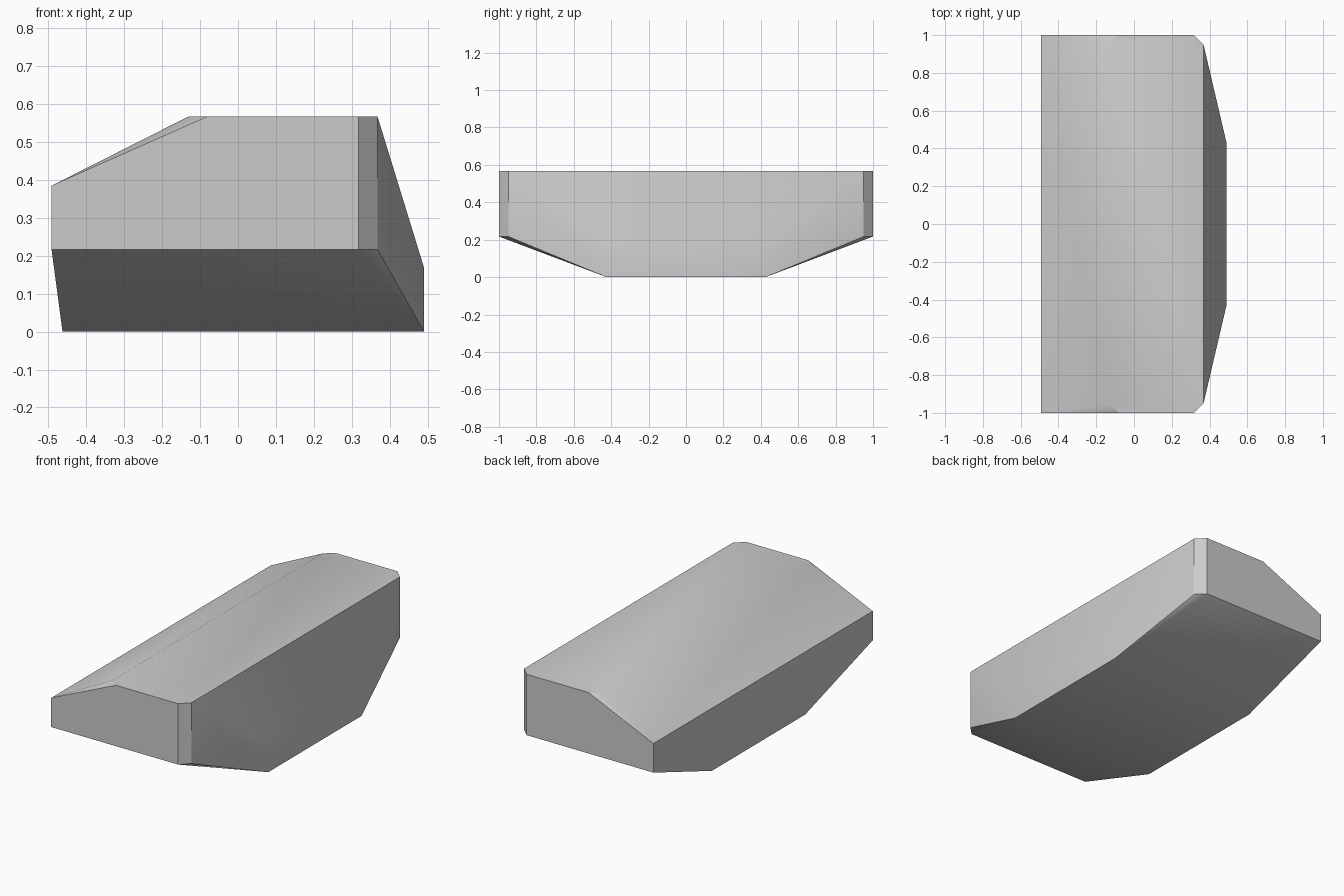
import bpy
import bmesh
import math

cube = bpy.data.objects.get("Cube")
if cube:
    bpy.data.objects.remove(cube, do_unlink=True)

# Corners of one half; the other half mirrors them across y
corners = {
    "back_top": (-0.492, 1.0, 0.385),
    "back_low": (-0.492, 1.0, 0.217),
    "ridge": (-0.13, 0.955, 0.568),
    "ridge_end": (-0.08, 1.0, 0.568),
    "chamfer_top": (0.318, 1.0, 0.568),
    "chamfer_low": (0.318, 1.0, 0.217),
    "nose_top": (0.368, 0.95, 0.568),
    "nose_low": (0.368, 0.95, 0.217),
    "brow": (0.491, 0.425, 0.168),
    "toe": (0.491, 0.425, 0.0),
    "heel": (-0.463, 0.425, 0.0),
}

# Loop of corners whose edges are bridged from one half to the other
span_loop = ["back_top", "ridge", "nose_top", "brow", "toe", "heel", "back_low"]

# Faces that close each end
end_faces = [
    ["ridge", "ridge_end", "chamfer_top", "nose_top"],
    ["back_top", "ridge", "ridge_end"],
    ["back_top", "ridge_end", "chamfer_top", "chamfer_low", "back_low"],
    ["chamfer_top", "nose_top", "nose_low", "chamfer_low"],
    ["nose_top", "nose_low", "toe", "brow"],
    ["back_low", "chamfer_low", "toe", "heel"],
    ["chamfer_low", "nose_low", "toe"],
]

bm = bmesh.new()
far = {n: bm.verts.new(p) for n, p in corners.items()}
near = {n: bm.verts.new((x, -y, z)) for n, (x, y, z) in corners.items()}
for half in (far, near):
    for names in end_faces:
        bm.faces.new([half[n] for n in names])
for a, b in zip(span_loop, span_loop[1:] + span_loop[:1]):
    bm.faces.new((far[a], far[b], near[b], near[a]))
bmesh.ops.recalc_face_normals(bm, faces=bm.faces)

mesh = bpy.data.meshes.new("faceted_block")
bm.to_mesh(mesh)
bm.free()
block = bpy.data.objects.new("faceted_block", mesh)
bpy.context.collection.objects.link(block)

# Single plain grey
grey = bpy.data.materials.new("plain_grey")
grey.use_nodes = True
colour = (0.6, 0.6, 0.6, 1.0)
grey.diffuse_color = colour
grey.node_tree.nodes["Principled BSDF"].inputs["Base Color"].default_value = colour
mesh.materials.append(grey)

# Soft shading over shallow edges, sharp elsewhere
bpy.ops.object.select_all(action="DESELECT")
block.select_set(True)
bpy.context.view_layer.objects.active = block
bpy.ops.object.shade_smooth_by_angle(angle=math.radians(30))
